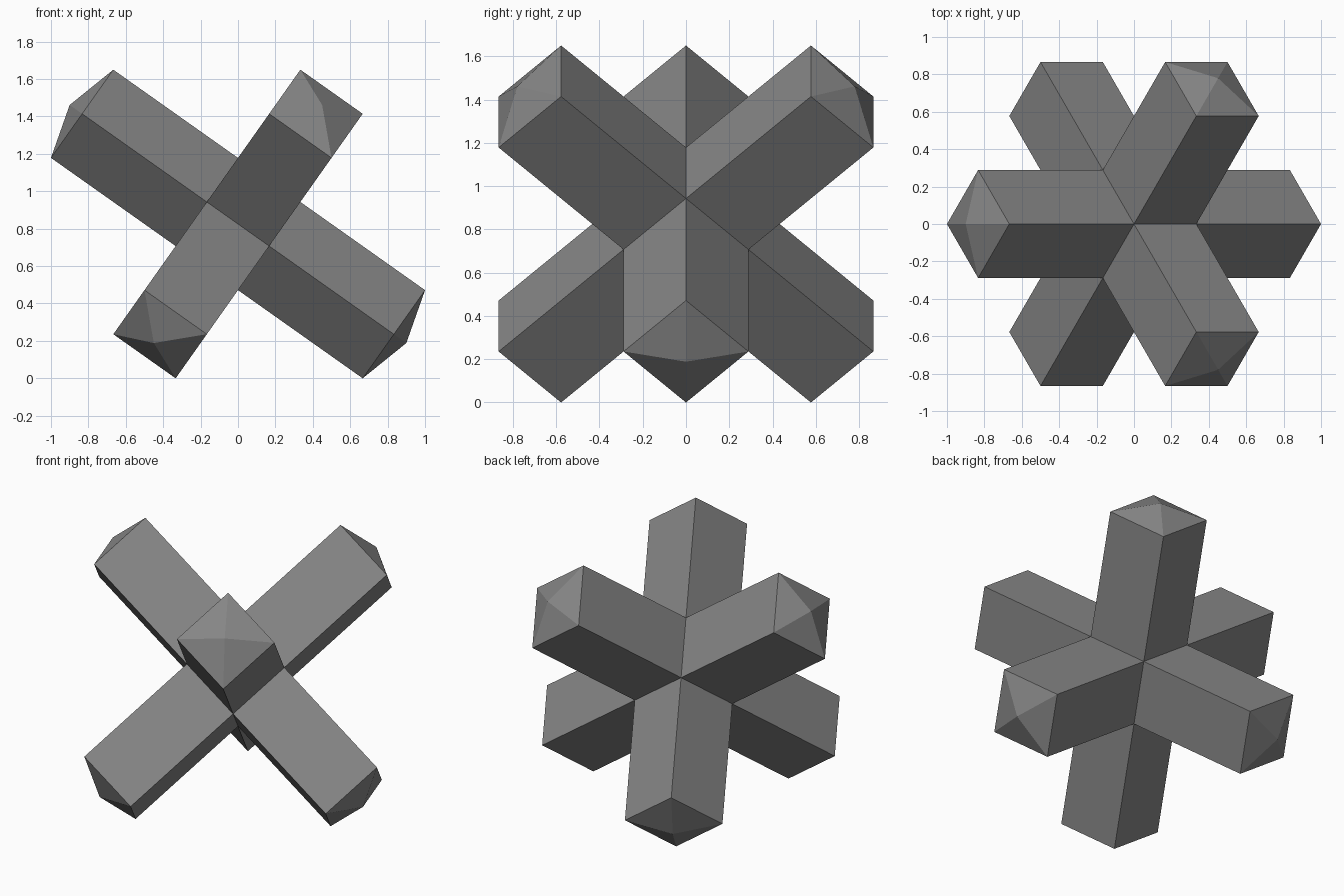
import bpy, bmesh, math
from mathutils import Matrix, Vector

if "Cube" in bpy.data.objects:
    bpy.data.objects.remove(bpy.data.objects["Cube"])

H = 1 / (6 * math.sqrt(2 / 3))   # half width of a bar
ARM = 4 * H                      # arm length beyond the core cube
TIP = 0.4 * H                    # height of the pyramid caps
CENTRE_Z = 7 * H / math.sqrt(3)

grey = bpy.data.materials.new("mid_grey")
grey.diffuse_color = (0.24, 0.24, 0.24, 1)
grey.use_nodes = True
grey.node_tree.nodes["Principled BSDF"].inputs["Base Color"].default_value = grey.diffuse_color

# Core cube with six arms extruded from its faces
bm = bmesh.new()
bmesh.ops.create_cube(bm, size=2 * H)
bm.normal_update()
ends = bmesh.ops.extrude_discrete_faces(bm, faces=bm.faces[:])["faces"]
for f in ends:
    d = f.calc_center_median().normalized()
    bmesh.ops.translate(bm, verts=f.verts[:], vec=d * ARM)

# Shallow pyramid cap on every arm
for v in bmesh.ops.poke(bm, faces=ends)["verts"]:
    v.co += v.co.normalized() * TIP
bmesh.ops.recalc_face_normals(bm, faces=bm.faces[:])

# Stand the cross on three arms: its body diagonal becomes vertical
axes = []
for az in (180, 300, 60):
    a = math.radians(az)
    r = math.sqrt(2 / 3)
    axes.append(Vector((r * math.cos(a), r * math.sin(a), 1 / math.sqrt(3))))
rot = Matrix(axes).transposed().to_4x4()
bm.transform(Matrix.Translation((0, 0, CENTRE_Z)) @ rot)

mesh = bpy.data.meshes.new("six_armed_cross")
bm.to_mesh(mesh)
bm.free()
mesh.materials.append(grey)
bpy.context.collection.objects.link(bpy.data.objects.new("six_armed_cross", mesh))
